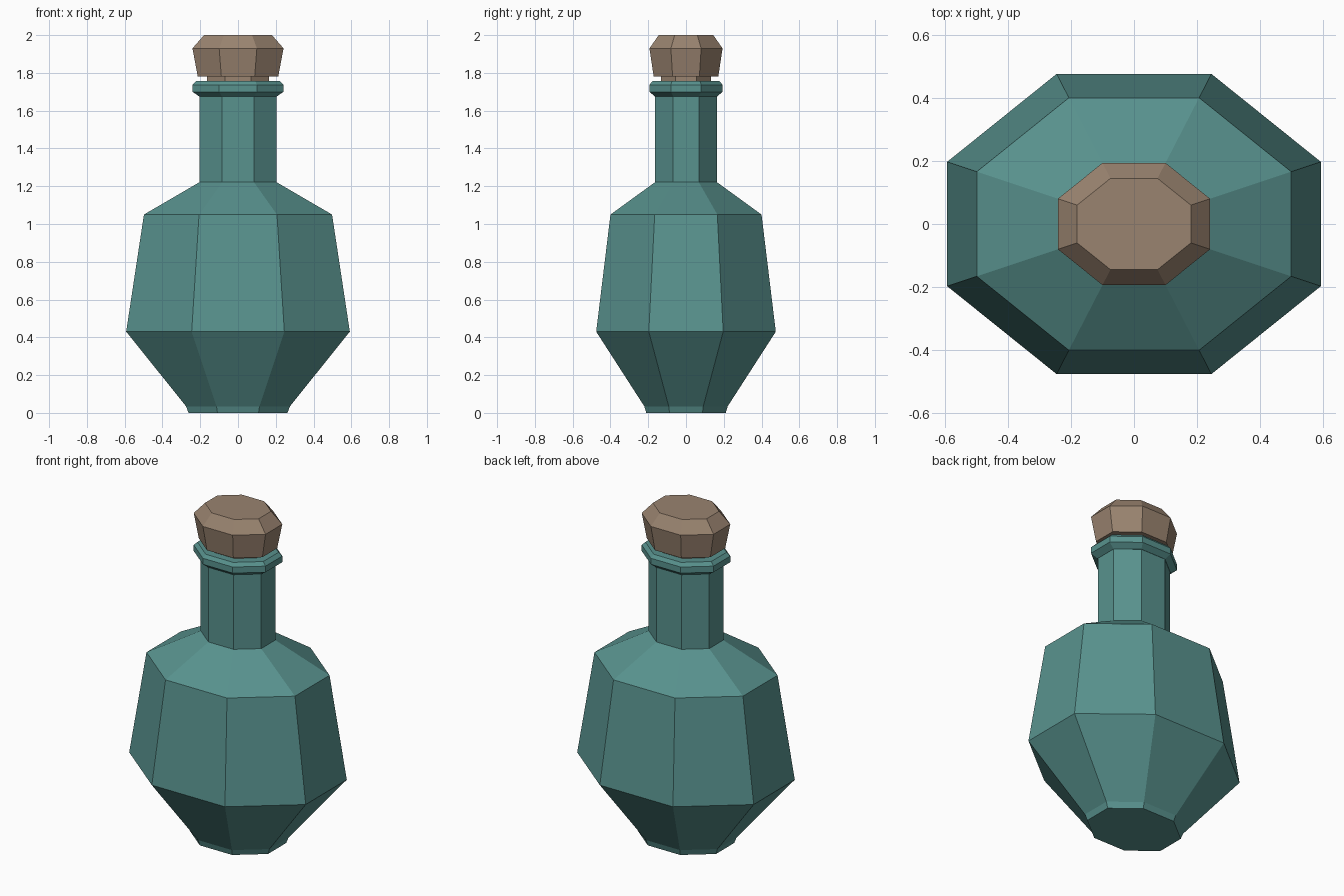
import bpy, bmesh
from math import pi, cos, sin

cube = bpy.data.objects.get("Cube")
if cube:
    bpy.data.objects.remove(cube, do_unlink=True)

SIDES = 8
DEPTH = 0.803  # front-to-back squash of the octagon


def make_material(name, color):
    mat = bpy.data.materials.new(name)
    mat.use_nodes = True
    mat.diffuse_color = color
    bsdf = mat.node_tree.nodes["Principled BSDF"]
    bsdf.inputs["Base Color"].default_value = color
    bsdf.inputs["Roughness"].default_value = 0.7
    return mat


def lathe(name, profile, mat):
    """Stack flat-sided rings; profile holds (half width, height) from bottom to top."""
    bm = bmesh.new()
    rings = []
    for half_width, z in profile:
        r = half_width / cos(pi / SIDES)
        angles = [(i + 0.5) * 2 * pi / SIDES for i in range(SIDES)]
        rings.append([bm.verts.new((r * cos(a), r * sin(a) * DEPTH, z)) for a in angles])
    for low, high in zip(rings, rings[1:]):
        for i in range(SIDES):
            j = (i + 1) % SIDES
            bm.faces.new((low[i], low[j], high[j], high[i]))
    bm.faces.new(rings[0][::-1])
    bm.faces.new(rings[-1])
    mesh = bpy.data.meshes.new(name)
    bm.to_mesh(mesh)
    bm.free()
    mesh.materials.append(mat)
    obj = bpy.data.objects.new(name, mesh)
    bpy.context.collection.objects.link(obj)
    return obj


glass = make_material("teal glass", (0.098, 0.287, 0.270, 1))
cork = make_material("brown cork", (0.320, 0.228, 0.160, 1))

# Bottle: foot, flared belly, shoulder and neck
lathe("bottle_body", [(0.262, 0), (0.275, 0.035), (0.592, 0.43), (0.498, 1.05),
                      (0.203, 1.222), (0.203, 1.70)], glass)

# Bevelled rim around the mouth
lathe("bottle_lip", [(0.205, 1.675), (0.241, 1.70), (0.241, 1.737), (0.221, 1.757)], glass)

# Stopper: narrow plug in the mouth and bevelled head above it
lathe("stopper_plug", [(0.165, 1.70), (0.165, 1.79)], cork)
lathe("stopper_head", [(0.213, 1.78), (0.241, 1.93), (0.18, 2.0)], cork)
